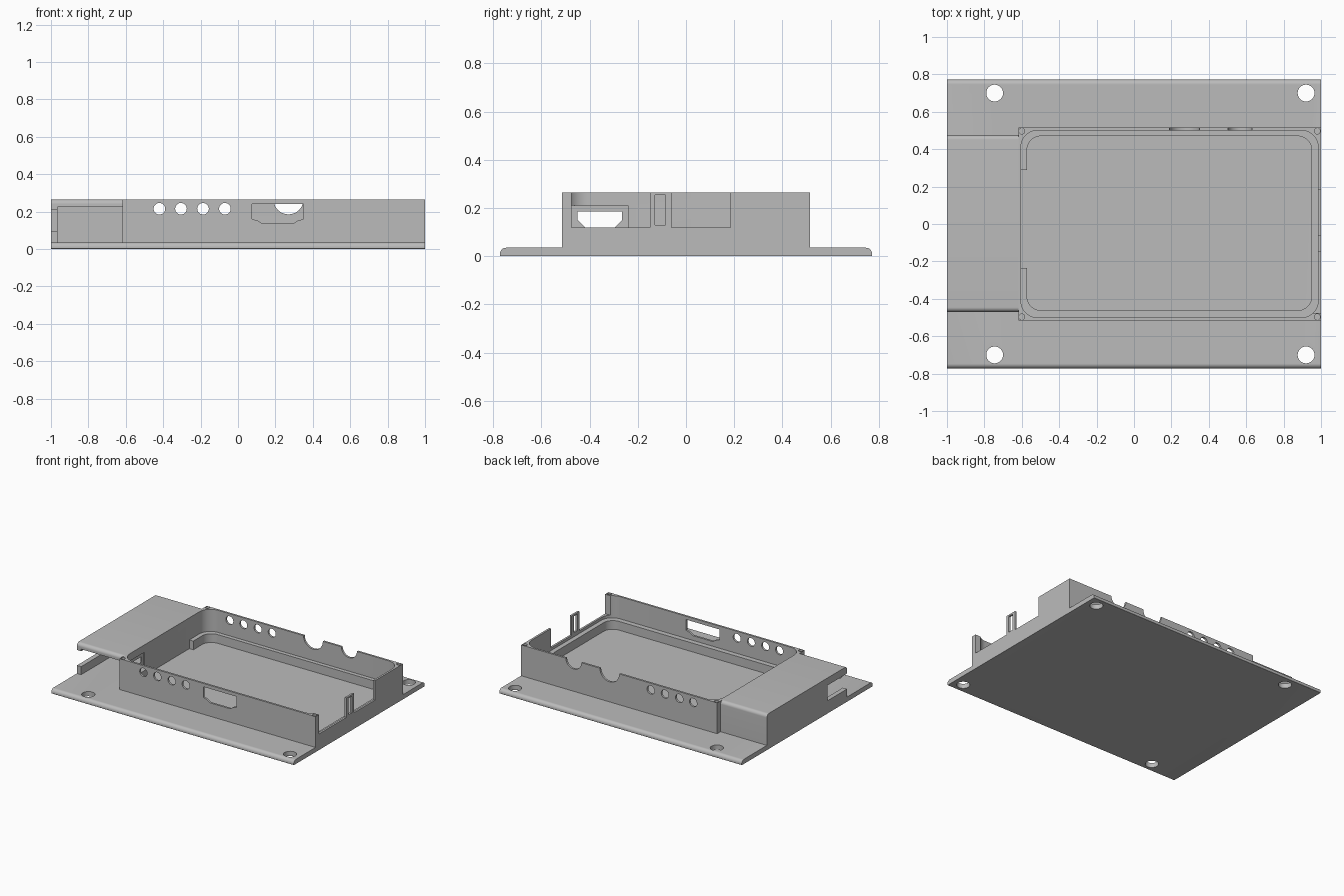
import bpy, bmesh, math
from mathutils import Vector

old = bpy.data.objects.get("Cube")
if old:
    bpy.data.objects.remove(old, do_unlink=True)

grey = bpy.data.materials.new("plain_grey")
grey.use_nodes = True
grey.diffuse_color = (0.5, 0.5, 0.5, 1)
grey.node_tree.nodes["Principled BSDF"].inputs["Base Color"].default_value = (0.5, 0.5, 0.5, 1)


def prism(name, pts, axis, a, b):
    """Extrude a 2D outline along an axis from a to b."""
    def place(p, d):
        u, v = p
        return {"x": (d, u, v), "y": (u, d, v), "z": (u, v, d)}[axis]
    bm = bmesh.new()
    face = bm.faces.new([bm.verts.new(place(p, a)) for p in pts])
    ext = bmesh.ops.extrude_face_region(bm, geom=[face])
    shift = Vector(place((0, 0), b - a))
    bmesh.ops.translate(bm, vec=shift, verts=[g for g in ext["geom"] if isinstance(g, bmesh.types.BMVert)])
    bmesh.ops.recalc_face_normals(bm, faces=bm.faces)
    mesh = bpy.data.meshes.new(name)
    bm.to_mesh(mesh)
    bm.free()
    mesh.materials.append(grey)
    ob = bpy.data.objects.new(name, mesh)
    bpy.context.collection.objects.link(ob)
    return ob


def rounded(x0, y0, x1, y1, radii, n=10):
    """Rectangle outline; radii run lower left, lower right, upper right, upper left."""
    pts = []
    corners = [(x0, y0, 1, 1), (x1, y0, -1, 1), (x1, y1, -1, -1), (x0, y1, 1, -1)]
    for i, ((x, y, sx, sy), r) in enumerate(zip(corners, radii)):
        if r == 0:
            pts.append((x, y))
            continue
        for k in range(n + 1):
            t = math.pi + i * math.pi / 2 + k * math.pi / (2 * n)
            pts.append((x + sx * r + r * math.cos(t), y + sy * r + r * math.sin(t)))
    return pts


def rect(x0, y0, x1, y1):
    return [(x0, y0), (x1, y0), (x1, y1), (x0, y1)]


def circle(x, y, r, n=32):
    return [(x + r * math.cos(2 * math.pi * k / n), y + r * math.sin(2 * math.pi * k / n)) for k in range(n)]


def port(x0, z0, x1, z1, c):
    """Connector outline with chamfered lower corners."""
    return [(x0 + c, z0), (x1 - c, z0), (x1, z0 + c), (x1, z1), (x0, z1), (x0, z0 + c)]


def cut(ob, pts, axis, a, b):
    tool = prism("cutter", pts, axis, a, b)
    tool.hide_render = True
    mod = ob.modifiers.new("cut", "BOOLEAN")
    mod.operation = "DIFFERENCE"
    mod.solver = "EXACT"
    mod.object = tool
    bpy.context.view_layer.objects.active = ob
    bpy.ops.object.modifier_apply(modifier=mod.name)
    bpy.data.objects.remove(tool, do_unlink=True)


TOP, FLOOR, SILL = 0.265, 0.035, 0.12

# Mounting plate with rounded long edges and four screw holes
plate = prism("base_plate", rounded(-0.772, 0, 0.772, FLOOR, (0.005, 0.005, 0.025, 0.025)), "x", -1, 1)
for x in (-0.745, 0.92):
    for y in (-0.7, 0.7):
        cut(plate, circle(x, y, 0.045), "z", -0.1, 0.1)

# Thin case walls
walls = prism("case_walls", rect(-0.618, -0.515, 1, 0.515), "z", FLOOR, TOP)
pocket = rounded(-0.605, -0.5, 0.985, 0.5, [0.09] * 4)
cut(walls, pocket, "z", 0, 0.4)

# Corner pin sockets
for x in (-0.6, 0.98):
    for y in (-0.497, 0.497):
        cut(walls, circle(x, y, 0.016, 16), "z", TOP - 0.02, 0.4)

# Row of round vents through both long walls
for x in (-0.42, -0.305, -0.187, -0.07):
    cut(walls, circle(x, 0.215, 0.031), "y", -0.7, 0.7)

# Connector port in the front wall
cut(walls, [(0.075, 0.24), (0.075, 0.16), (0.105, 0.152), (0.13, 0.135),
            (0.295, 0.135), (0.32, 0.152), (0.35, 0.16), (0.35, 0.24)], "y", -0.7, -0.3)

# Round-bottomed notches in the back wall
for x, r in ((0.27, 0.08), (0.567, 0.064)):
    cut(walls, rounded(x - r, TOP - r, x + r, 0.4, (r * 0.999, r * 0.999, 0, 0)), "y", 0.3, 0.7)

# Openings in the left end wall, leaving a slotted tab between them
for y0, y1 in ((-0.475, -0.15), (-0.06, 0.185)):
    cut(walls, rect(y0, SILL, y1, 0.4), "x", 0.9, 1.1)
cut(walls, rect(-0.128, 0.13, -0.085, 0.253), "x", 0.9, 1.1)

# Recessed connector port in the right end wall
cut(walls, rect(-0.475, 0.1, -0.24, 0.21), "x", -0.612, -0.5)
cut(walls, port(-0.45, SILL, -0.265, 0.185, 0.03), "x", -0.7, -0.5)

# Inner support ledge, open in the middle of the right end
ledge = prism("support_ledge", pocket, "z", FLOOR, 0.1)
cut(ledge, rounded(-0.572, -0.462, 0.95, 0.47, [0.075] * 4), "z", 0, 0.2)
cut(ledge, rect(-0.7, -0.235, -0.55, 0.29), "z", 0, 0.2)

# Covered side bay, open at the front with a notch in its end
bay = prism("side_bay", rounded(-0.47, FLOOR, 0.475, TOP, (0, 0, 0.025, 0.025)), "x", -1, -0.618)
cut(bay, rect(-0.965, 0, -0.6, 0.225), "y", -0.6, 0.445)
cut(bay, rect(-0.6, 0.095, -0.24, 0.21), "x", -1.1, -0.9)

# Smooth the curves and keep the edges crisp
for ob in (plate, walls, ledge, bay):
    ob.data.shade_smooth()
    ob.data.set_sharp_from_angle(angle=math.radians(30))
